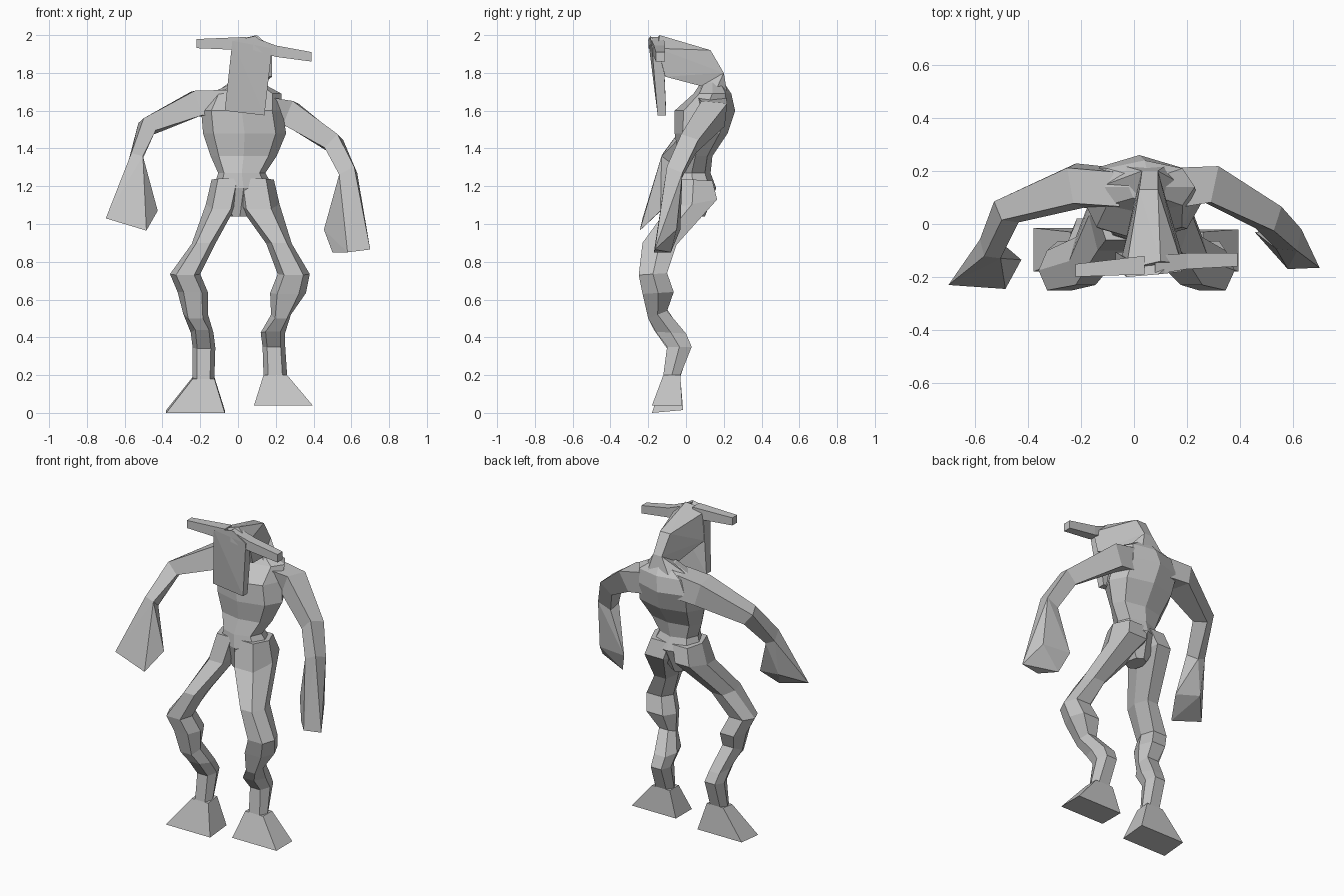
import bpy
import bmesh
from mathutils import Vector

default_cube = bpy.data.objects.get("Cube")
if default_cube:
    bpy.data.objects.remove(default_cube, do_unlink=True)

# One plain grey for the whole figure
grey = bpy.data.materials.new("light_grey")
grey.use_nodes = True
grey.diffuse_color = (0.55, 0.55, 0.55, 1)
principled = next(n for n in grey.node_tree.nodes if n.type == "BSDF_PRINCIPLED")
principled.inputs["Base Color"].default_value = grey.diffuse_color


def finish(name, bm):
    """Turn a bmesh into a flat-shaded, coloured object."""
    bmesh.ops.recalc_face_normals(bm, faces=bm.faces)
    mesh = bpy.data.meshes.new(name)
    bm.to_mesh(mesh)
    bm.free()
    mesh.materials.append(grey)
    obj = bpy.data.objects.new(name, mesh)
    bpy.context.collection.objects.link(obj)
    return obj


def loft(name, rings):
    """Skin a series of equal-sized rings and cap both ends."""
    bm = bmesh.new()
    loops = [[bm.verts.new(point) for point in ring] for ring in rings]
    for lower, upper in zip(loops, loops[1:]):
        count = len(lower)
        for i in range(count):
            j = (i + 1) % count
            bm.faces.new((lower[i], lower[j], upper[j], upper[i]))
    bm.faces.new(loops[0])
    bm.faces.new(loops[-1])
    return finish(name, bm)


def hull(name, points):
    """Wrap a few corner points in a faceted convex block."""
    bm = bmesh.new()
    for point in points:
        bm.verts.new(point)
    result = bmesh.ops.convex_hull(bm, input=bm.verts)
    loose = {v for v in result["geom_interior"] if isinstance(v, bmesh.types.BMVert)}
    bmesh.ops.delete(bm, geom=list(loose), context="VERTS")
    bmesh.ops.dissolve_limit(bm, angle_limit=0.02, verts=bm.verts, edges=bm.edges)
    return finish(name, bm)


def body_ring(x, y, z, rx, ry):
    """Eight-sided horizontal section with broad front and back."""
    outline = [(-1, 0), (-.75, -.7), (0, -1), (.75, -.7),
               (1, 0), (.75, .7), (0, 1), (-.75, .7)]
    return [(x + rx * u, y + ry * v, z) for u, v in outline]


def leg_ring(x0, x1, yf, zf, yb, zb, inset=0.2):
    """Six-sided section given by its width and its front and back edges."""
    ym, zm, d = (yf + yb) / 2, (zf + zb) / 2, (x1 - x0) * inset
    return [(x0, ym, zm), (x0 + d, yf, zf), (x1 - d, yf, zf),
            (x1, ym, zm), (x1 - d, yb, zb), (x0 + d, yb, zb)]


def arm_rings(stations):
    """Four-sided sections square to the path of the arm."""
    centres = [Vector(s[:3]) for s in stations]
    rings = []
    for i, (centre, station) in enumerate(zip(centres, stations)):
        ahead = centres[min(i + 1, len(centres) - 1)]
        behind = centres[max(i - 1, 0)]
        along = (ahead - behind).normalized()
        depth = Vector((0, 1, 0))
        depth = (depth - along * depth.dot(along)).normalized()
        across = along.cross(depth)
        a, b = across * station[3], depth * station[4]
        rings.append([centre + a * .8 - b, centre + a * .8 + b,
                      centre - a + b * .8, centre - a - b * .8])
    return rings


# Torso: pelvis, narrow waist, deep chest, shoulders
loft("torso", [body_ring(*s) for s in (
    (0.01, .03, 1.04, .05, .07),
    (0.03, .04, 1.19, .16, .12),
    (0.02, .03, 1.27, .125, .10),
    (0.03, .05, 1.36, .175, .09),
    (0.035, .08, 1.48, .22, .14),
    (0.02, .10, 1.60, .215, .16),
    (0.04, .14, 1.69, .19, .10),
    (0.05, .14, 1.75, .07, .06))])

# Legs: hip, thigh, knee, shin, ankle
right_leg = (
    (-.14, .03, -.06, 1.24, .14, 1.23),
    (-.17, -.005, -.1, 1.08, .165, 1.13),
    (-.245, -.12, -.23, .90, -.05, .89),
    (-.36, -.20, -.25, .73, -.1, .74),
    (-.32, -.16, -.23, .64, -.065, .64),
    (-.29, -.16, -.2, .5, -.1, .55),
    (-.25, -.13, -.17, .44, -.01, .41),
    (-.24, -.12, -.1, .34, .02, .35),
    (-.24, -.125, -.12, .18, -.03, .19))
left_leg = (
    (-.02, .19, -.06, 1.24, .14, 1.23),
    (0, .22, -.1, 1.08, .165, 1.13),
    (.15, .285, -.23, .90, -.05, .89),
    (.21, .38, -.25, .73, -.1, .74),
    (.17, .36, -.23, .63, -.065, .64),
    (.175, .28, -.2, .5, -.1, .54),
    (.12, .25, -.16, .43, 0, .42),
    (.13, .25, -.1, .35, .03, .35),
    (.135, .26, -.12, .2, -.03, .2))
feet = {"right": (-.38, -.07, -.18, 0, -.015, .015),
        "left": (.085, .395, -.18, .04, -.02, .04)}
for side, leg in (("right", right_leg), ("left", left_leg)):
    loft(side + "_leg", [leg_ring(*s) for s in leg])
    loft(side + "_foot", [leg_ring(*leg[-1], inset=0),
                          leg_ring(*feet[side], inset=0)])

# Arms: shoulder, upper arm, elbow, wrist
arms = {
    "right": ((-.05, .13, 1.63, .08, .08), (-.22, .145, 1.63, .075, .085),
              (-.48, .05, 1.51, .05, .05), (-.54, -.09, 1.34, .035, .05)),
    "left": ((.08, .13, 1.62, .08, .08), (.28, .15, 1.59, .075, .07),
             (.51, .02, 1.43, .055, .05), (.587, -.06, 1.27, .05, .045))}
# Flared block hands, given by the corners of their open ends
hand_ends = {
    "right": [(-.70, -.23, 1.03), (-.485, -.245, .965),
              (-.425, -.135, 1.07), (-.58, -.10, 1.10)],
    "left": [(.455, -.03, .97), (.50, -.08, .85), (.58, -.17, .85),
             (.70, -.165, .865), (.64, -.05, .97)]}
for side, stations in arms.items():
    rings = arm_rings(stations)
    loft(side + "_arm", rings)
    hull(side + "_hand", rings[-1] + hand_ends[side])

# Neck rising from the shoulders
nape = [(.03, .2, 1.8), (.09, .2, 1.8)]
throat = [(0, .08, 1.73), (.12, .08, 1.73)]
hull("neck", nape + throat + [
    (-.13, .14, 1.69), (.2, .14, 1.67), (-.05, .06, 1.66),
    (.14, .06, 1.66), (-.04, .22, 1.68), (.12, .22, 1.68)])

# Skull, widening toward the front
hull("head", nape + throat + [
    (-.03, -.17, 1.97), (.1, -.14, 2), (.18, -.15, 1.93), (-.045, -.12, 1.8),
    (.18, -.11, 1.78), (.02, .13, 1.92), (.09, .13, 1.92)])

# Long flat face hanging down in front
hull("face_plate", [
    (-.03, -.2, 1.97), (.09, -.19, 1.995), (.18, -.18, 1.93), (-.03, -.13, 1.95),
    (.18, -.12, 1.93), (-.07, -.15, 1.6), (.14, -.15, 1.575),
    (-.07, -.105, 1.6), (.14, -.105, 1.575)])


# Square horns reaching out to each side
def horn_ring(x, y, z, r):
    return [(x, y - r, z - r), (x, y + r, z - r), (x, y + r, z + r), (x, y - r, z + r)]


loft("right_horn", [horn_ring(.04, -.155, 1.955, .035), horn_ring(-.22, -.175, 1.955, .024)])
loft("left_horn", [horn_ring(.08, -.155, 1.955, .035), horn_ring(.2, -.14, 1.915, .03),
                   horn_ring(.39, -.135, 1.885, .025)])
